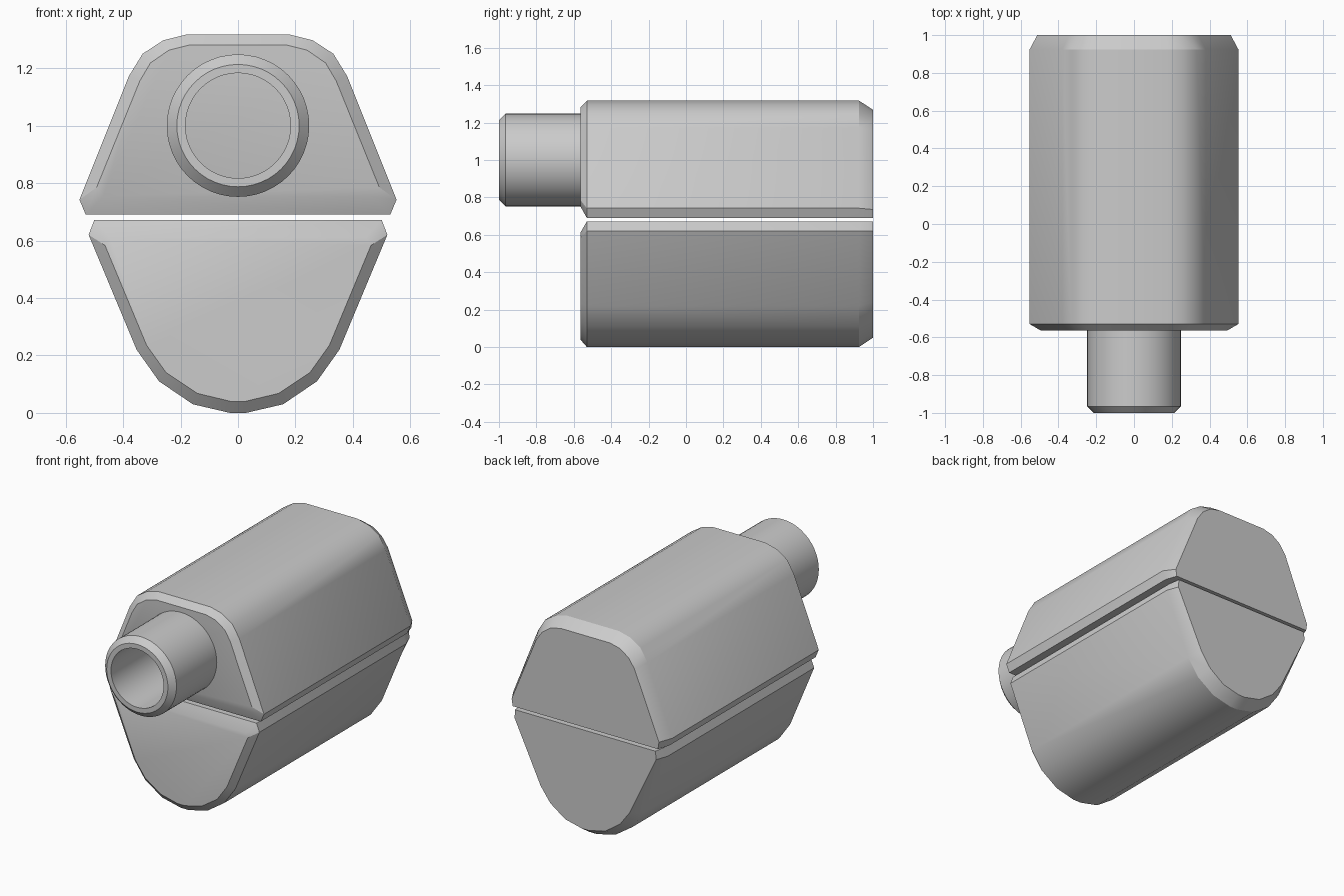
import bpy, bmesh, math

if "Cube" in bpy.data.objects:
    bpy.data.objects.remove(bpy.data.objects["Cube"])

FRONT, FRONT_IN, BACK_IN, BACK = -0.565, -0.53, 0.925, 1.0


def finish(name, bm):
    bmesh.ops.recalc_face_normals(bm, faces=bm.faces)
    mesh = bpy.data.meshes.new(name)
    bm.to_mesh(mesh)
    bm.free()
    obj = bpy.data.objects.new(name, mesh)
    bpy.context.collection.objects.link(obj)
    bpy.ops.object.select_all(action='DESELECT')
    obj.select_set(True)
    bpy.context.view_layer.objects.active = obj
    bpy.ops.object.shade_smooth_by_angle(angle=math.radians(30))
    return obj


def bridge(bm, a, b):
    n = len(a)
    for i in range(n):
        j = (i + 1) % n
        bm.faces.new((a[i], a[j], b[j], b[i]))


def housing(name, front, full, back):
    """Loft mirrored half profiles along y and cap both ends."""
    bm = bmesh.new()
    rings = []
    for y, half in ((FRONT, front), (FRONT_IN, full), (BACK_IN, full), (BACK, back)):
        outline = half + [(-x, z) for x, z in reversed(half)]
        rings.append([bm.verts.new((x, y, z)) for x, z in outline])
    for a, b in zip(rings, rings[1:]):
        bridge(bm, a, b)
    bm.faces.new(rings[0])
    bm.faces.new(rings[-1])
    return finish(name, bm)


# Upper half of the body, with a flat top
housing(
    "upper_housing",
    [(0.47, 0.752), (0.492, 0.785), (0.342, 1.155), (0.305, 1.218), (0.24, 1.263), (0.172, 1.28)],
    [(0.53, 0.69), (0.552, 0.742), (0.38, 1.172), (0.332, 1.25), (0.26, 1.297), (0.18, 1.317)],
    [(0.505, 0.69), (0.512, 0.735), (0.342, 1.15), (0.3, 1.21), (0.24, 1.252), (0.17, 1.268)],
)

# Lower half of the body, with a rounded belly
housing(
    "lower_housing",
    [(0.445, 0.61), (0.463, 0.583), (0.318, 0.235), (0.25, 0.14), (0.142, 0.068), (0.025, 0.04)],
    [(0.50, 0.672), (0.52, 0.62), (0.353, 0.22), (0.275, 0.11), (0.157, 0.03), (0.028, 0.0)],
    [(0.488, 0.672), (0.492, 0.62), (0.31, 0.24), (0.243, 0.15), (0.14, 0.077), (0.025, 0.05)],
)

# Hollow barrel, chamfered at the muzzle, open down to the body's front face
SIDES = 48
bm = bmesh.new()
rings = []
for r, y in ((0.248, -0.55), (0.248, -0.965), (0.213, -1.0), (0.183, -1.0), (0.183, -0.55)):
    rings.append([bm.verts.new((r * math.cos(t), y, 1.0 + r * math.sin(t)))
                  for t in (2 * math.pi * i / SIDES for i in range(SIDES))])
for a, b in zip(rings, rings[1:] + rings[:1]):
    bridge(bm, a, b)
finish("barrel", bm)
